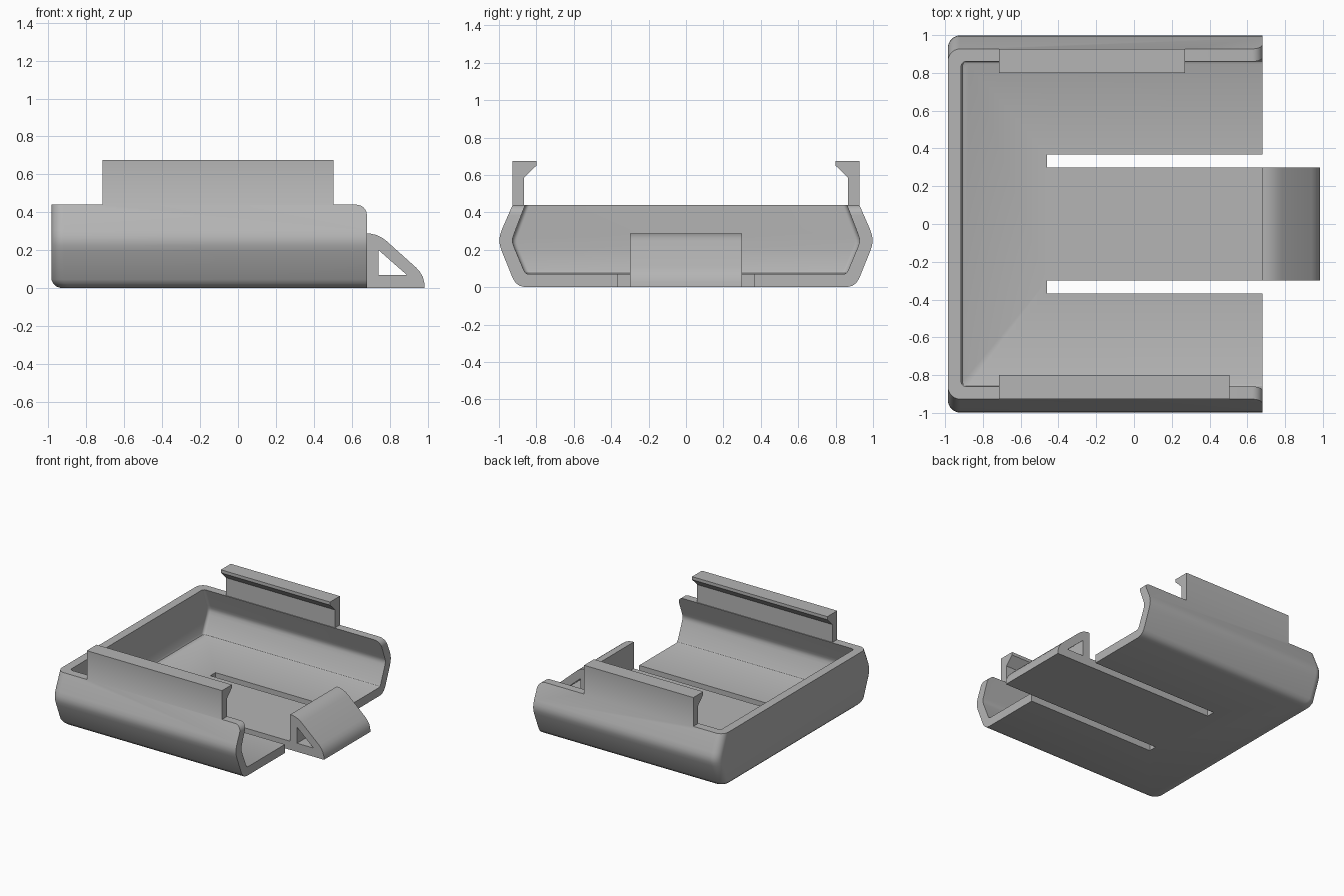
import bpy, bmesh
from math import sin, cos, pi, radians

cube = bpy.data.objects.get("Cube")
if cube:
    bpy.data.objects.remove(cube, do_unlink=True)

grey = bpy.data.materials.new("plain grey plastic")
grey.use_nodes = True
COLOUR = (0.46, 0.46, 0.46, 1)
grey.diffuse_color = COLOUR
grey.node_tree.nodes["Principled BSDF"].inputs["Base Color"].default_value = COLOUR

END = 0.68      # open end of the tray
TOP = 0.44      # rim height


def loft(name, rings):
    """Closed solid through rings that all have the same number of points."""
    bm = bmesh.new()
    loops = [[bm.verts.new(p) for p in ring] for ring in rings]
    n = len(loops[0])
    for a, b in zip(loops, loops[1:]):
        for i in range(n):
            j = (i + 1) % n
            bm.faces.new((a[i], a[j], b[j], b[i]))
    bm.faces.new(loops[0])
    bm.faces.new(loops[-1])
    bmesh.ops.recalc_face_normals(bm, faces=bm.faces)
    mesh = bpy.data.meshes.new(name)
    bm.to_mesh(mesh)
    bm.free()
    mesh.materials.append(grey)
    obj = bpy.data.objects.new(name, mesh)
    bpy.context.collection.objects.link(obj)
    return obj


def prism_y(name, profile, y0, y1):
    return loft(name, [[(x, y, z) for x, z in profile] for y in (y0, y1)])


def prism_x(name, profile, x0, x1):
    return loft(name, [[(x, y, z) for y, z in profile] for x in (x0, x1)])


def box(name, x0, x1, y0, y1, z0, z1):
    return prism_y(name, [(x0, z0), (x1, z0), (x1, z1), (x0, z1)], y0, y1)


def combine(target, other, operation):
    """Apply a boolean and discard the helper."""
    other.hide_render = True
    mod = target.modifiers.new("combine", 'BOOLEAN')
    mod.operation, mod.object, mod.solver = operation, other, 'EXACT'
    bpy.ops.object.select_all(action='DESELECT')
    bpy.context.view_layer.objects.active = target
    target.select_set(True)
    bpy.ops.object.modifier_apply(modifier=mod.name)
    bpy.data.objects.remove(other, do_unlink=True)


def tray_ring(x0, x1, w, z, r):
    """Outline of half width w, rounded at the closed end only."""
    pts = [(x1, -w, z)]
    for i in range(9):
        a = pi / 2 * i / 8
        pts.append((x0 + r - r * sin(a), -w + r - r * cos(a), z))
    return pts + [(x, -y, z) for x, y, _ in reversed(pts)]


# Tray shell: bulging outside, hollow inside
outer = [(0.86, 0, 0.05), (0.89, 0.008, 0.025), (0.91, 0.023, 0.01), (0.925, 0.045, 0),
         (0.986, 0.195, 0), (0.995, 0.225, 0), (0.998, 0.25, 0), (0.995, 0.275, 0),
         (0.986, 0.305, 0), (0.927, TOP, 0)]
inner = [(0.845, 0.07, 0.02), (0.858, 0.076, 0.007), (0.867, 0.09, 0),
         (0.918, 0.212, 0), (0.926, 0.235, 0), (0.928, 0.25, 0), (0.926, 0.265, 0),
         (0.918, 0.288, 0), (0.86, TOP, 0), (0.86, 0.6, 0)]
tray = loft("tray", [tray_ring(-0.985 + d, END, w, z, 0.065) for w, z, d in outer])
hollow = loft("hollow", [tray_ring(-0.915 + d, END + 0.1, w, z, 0.025) for w, z, d in inner])
combine(tray, hollow, 'DIFFERENCE')

# Rounded upper corners at the open end
R = 0.055
arc = [(END - R + R * sin(a), TOP - R + R * cos(a)) for a in [pi / 2 * i / 8 for i in range(9)]]
corner = prism_y("corner", arc + [(END + 0.05, TOP - R), (END + 0.05, TOP + 0.05),
                                  (END - R, TOP + 0.05)], -1.2, 1.2)
combine(tray, corner, 'DIFFERENCE')

# Slots that free the spring tongue
for s in (-1, 1):
    y0, y1 = sorted((s * 0.30, s * 0.367))
    combine(tray, box("slot", -0.46, END + 0.1, y0, y1, -0.1, 0.2), 'DIFFERENCE')

# Hooked rails on both side walls
rail = [(0.927, 0.425), (0.927, 0.675), (0.80, 0.675), (0.80, 0.65), (0.866, 0.585), (0.866, 0.425)]
for s, x1 in ((-1, 0.505), (1, 0.27)):
    combine(tray, prism_x("rail", [(s * y, z) for y, z in rail], -0.715, x1), 'UNION')

# Wedge latch with a triangular opening at the tongue tip
wedge = [(END, 0), (0.985, 0), (0.983, 0.03), (0.975, 0.06), (0.96, 0.085), (0.94, 0.108),
         (0.785, 0.247), (0.76, 0.266), (0.73, 0.28), (0.70, 0.287), (END, 0.287)]
latch = prism_y("latch", wedge, -0.299, 0.299)
opening = prism_y("opening", [(0.742, 0.07), (0.89, 0.07), (0.742, 0.2)], -0.5, 0.5)
combine(latch, opening, 'DIFFERENCE')

# Smooth bends, sharp edges
for obj in (tray, latch):
    bpy.ops.object.select_all(action='DESELECT')
    bpy.context.view_layer.objects.active = obj
    obj.select_set(True)
    bpy.ops.object.shade_smooth_by_angle(angle=radians(30))
